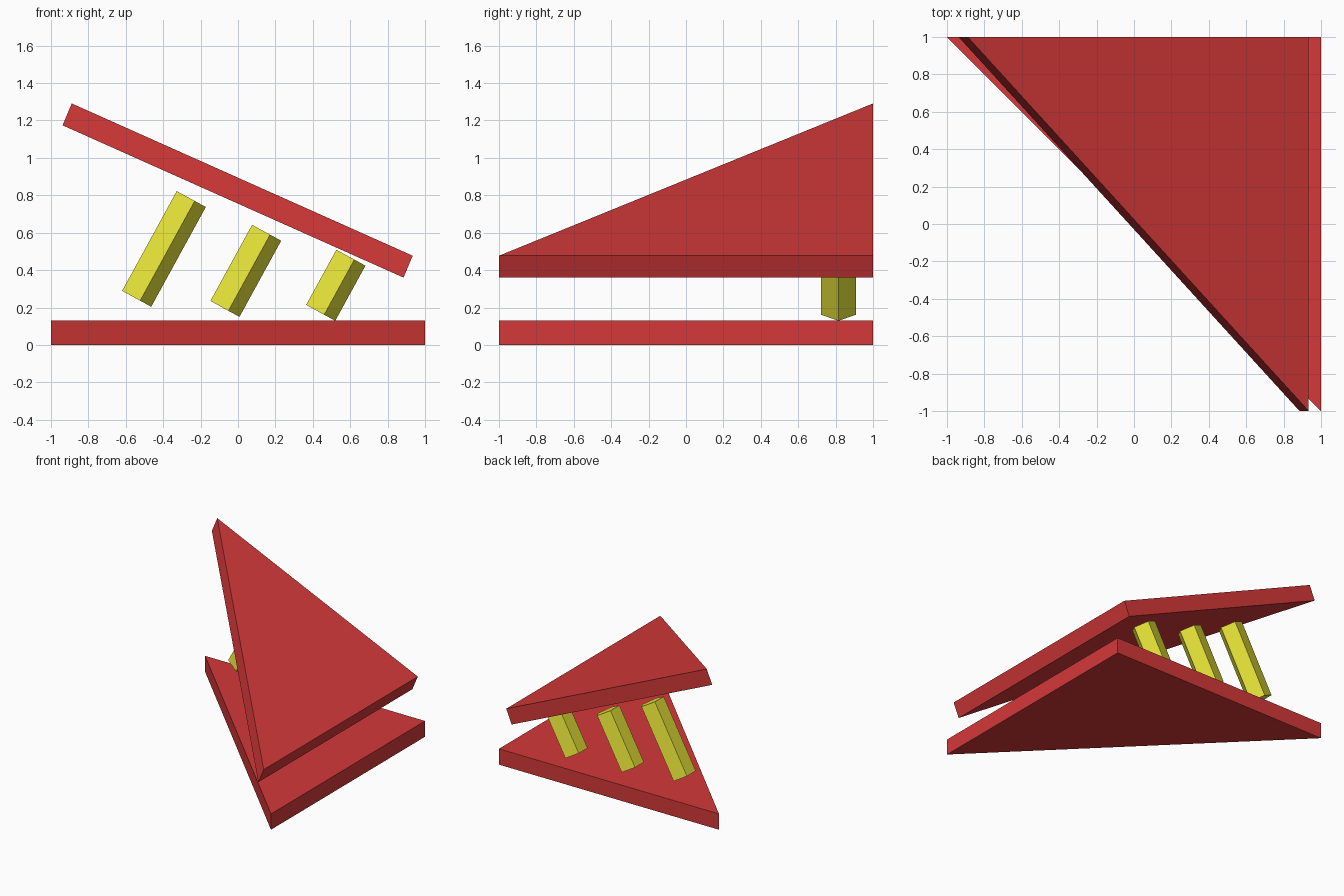
import bpy
from math import sin, cos, pi, radians
from mathutils import Vector

if "Cube" in bpy.data.objects:
    bpy.data.objects.remove(bpy.data.objects["Cube"])


def material(name, rgb):
    m = bpy.data.materials.new(name)
    m.diffuse_color = (*rgb, 1)
    m.use_nodes = True
    m.node_tree.nodes["Principled BSDF"].inputs["Base Color"].default_value = m.diffuse_color
    return m


RED = material("red", (0.66, 0.04, 0.04))
YELLOW = material("yellow", (0.80, 0.77, 0.04))


def prism(name, base, offset, mat):
    """Extrude a base polygon (counter-clockwise from above) along an offset."""
    n = len(base)
    verts = [Vector(p) for p in base]
    verts += [p + Vector(offset) for p in verts]
    faces = [tuple(reversed(range(n))), tuple(range(n, 2 * n))]
    faces += [(i, (i + 1) % n, (i + 1) % n + n, i + n) for i in range(n)]
    mesh = bpy.data.meshes.new(name)
    mesh.from_pydata(verts, [], faces)
    mesh.materials.append(mat)
    obj = bpy.data.objects.new(name, mesh)
    bpy.context.collection.objects.link(obj)
    return obj


# Flat triangular base and tilted triangular roof
prism("base_plate", [(-1, 1, 0), (1, -1, 0), (1, 1, 0)], (0, 0, 0.13), RED)
prism("roof_plate", [(-0.938, 1, 1.174), (0.885, -1, 0.36), (0.885, 1, 0.36)],
      (0.049, 0, 0.117), RED)

# Three leaning five-sided posts
TILT, RADIUS = radians(28.7), 0.098
axis = Vector((sin(TILT), 0, cos(TILT)))
across = Vector((cos(TILT), 0, -sin(TILT)))
posts = [("left_post", -0.55, 0.251, 0.608),
         ("middle_post", -0.078, 0.197, 0.464),
         ("right_post", 0.434, 0.176, 0.336)]
for name, x, z, length in posts:
    ring = [Vector((x, 0.815, z))
            + RADIUS * (cos(a) * across + sin(a) * Vector((0, 1, 0)))
            for a in (i * 2 * pi / 5 for i in range(5))]
    prism(name, ring, axis * length, YELLOW)
